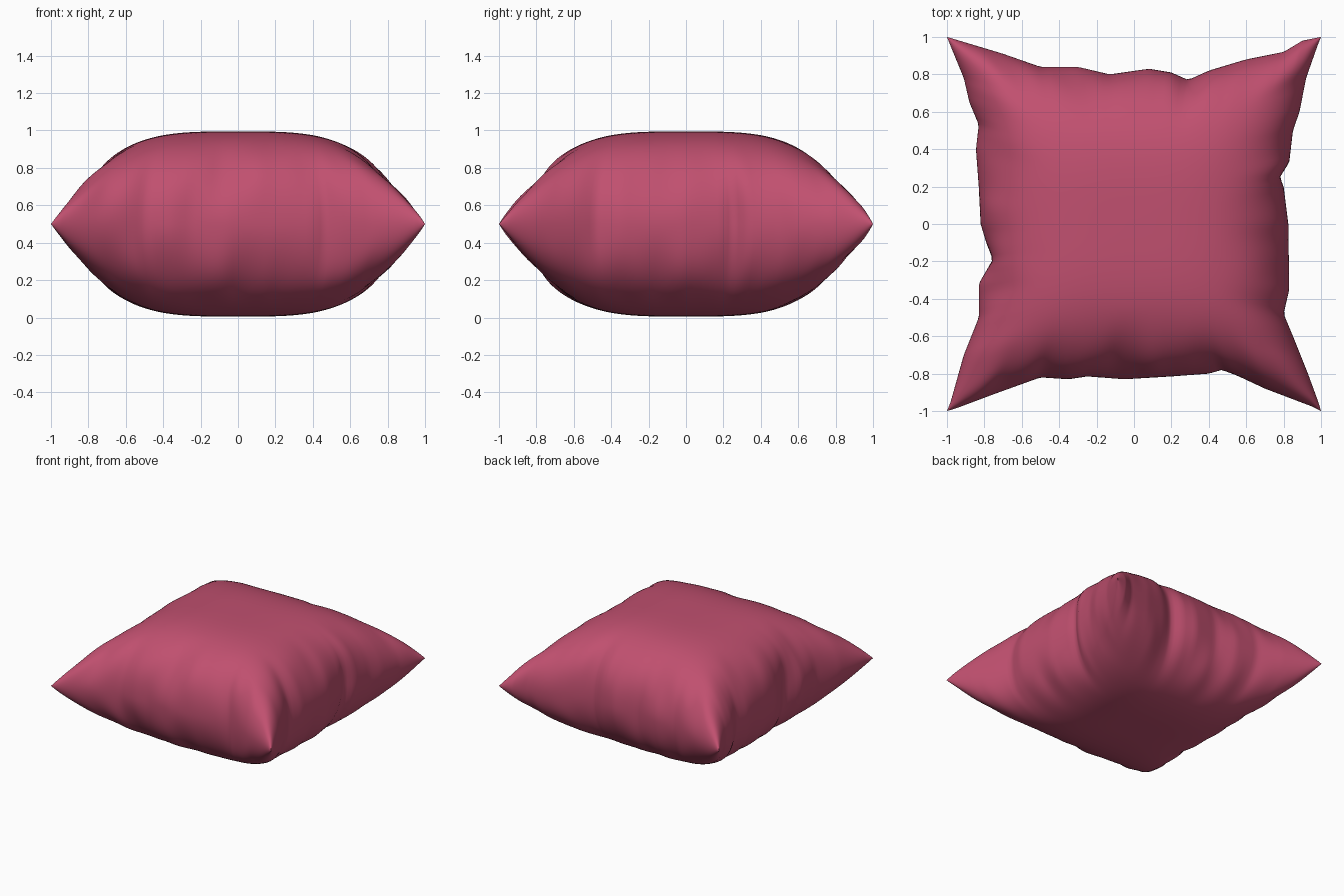
import bpy, bmesh, math
from mathutils import Vector, noise

if "Cube" in bpy.data.objects:
    bpy.data.objects.remove(bpy.data.objects["Cube"])

N = 110          # grid cells per side of each cushion panel
HALF = 0.495     # half thickness

# Seam outline of each side: (position along side, distance from centre)
RIGHT = [(-1, 1), (-.95, .985), (-.8, .93), (-.6, .85), (-.48, .8), (-.35, .83), (0, .825),
         (.2, .80), (.25, .78), (.33, .83), (.5, .85), (.6, .885), (.78, .92), (.95, .98), (1, 1)]
LEFT = [(-1, 1), (-.95, .98), (-.7, .91), (-.5, .83), (-.32, .83), (-.25, .79), (-.19, .755),
        (-.1, .79), (0, .82), (.2, .83), (.4, .845), (.53, .83), (.65, .88), (.78, .91), (.95, .98), (1, 1)]
BACK = [(-1, 1), (-.95, .985), (-.7, .91), (-.5, .84), (-.3, .84), (-.13, .8), (.08, .83),
        (.2, .81), (.29, .77), (.4, .82), (.6, .88), (.8, .92), (.9, .98), (1, 1)]
FRONT = [(-1, 1), (-.95, .985), (-.75, .91), (-.5, .82), (-.35, .83), (-.25, .815), (-.05, .83),
         (.2, .815), (.4, .80), (.47, .78), (.55, .81), (.7, .88), (.95, .975), (1, 1)]


def lookup(table, t):
    for (a, va), (b, vb) in zip(table, table[1:]):
        if t <= b:
            return va + (vb - va) * (t - a) / (b - a)
    return table[-1][1]


def spread(s, t, pos, neg, seed, side):
    """Pull the panel in along its sides, with small folds next to the seam."""
    a = abs(s)
    w = a ** 5
    base = 0.82 + 0.18 * abs(t) ** 3
    reach = (1 - w) * base + w * lookup(pos if s > 0 else neg, t)
    band = max(0, (a - 0.55) / 0.45) * (1 - a ** 12) * (1 - t ** 6)
    key = seed + (10 if s > 0 else 0)
    fold = noise.noise(Vector((t * 5.5, a * 1.5 + key, side * 3.7)))
    return s * (reach + 0.06 * band * fold)


def puff(s):
    return math.sqrt(max(0, 1 - abs(s) ** 3.5))


# Cushion: two puffed panels joined along the seam
bm = bmesh.new()
steps = [math.sin(math.pi / 2 * (2 * i / N - 1)) for i in range(N + 1)]
for side in (1, -1):
    grid = []
    for t in steps:
        row = []
        for s in steps:
            x = spread(s, t, RIGHT, LEFT, 2.3, side)
            y = spread(t, s, BACK, FRONT, 31.7, side)
            z = 0.5 + side * HALF * puff(s) * puff(t)
            row.append(bm.verts.new((x, y, z)))
        grid.append(row)
    for j in range(N):
        for i in range(N):
            q = [grid[j][i], grid[j][i + 1], grid[j + 1][i + 1], grid[j + 1][i]]
            bm.faces.new(q if side > 0 else q[::-1])
bmesh.ops.remove_doubles(bm, verts=bm.verts, dist=0.0001)
bmesh.ops.recalc_face_normals(bm, faces=bm.faces)
for f in bm.faces:
    f.smooth = True

mesh = bpy.data.meshes.new("cushion")
bm.to_mesh(mesh)
bm.free()
cushion = bpy.data.objects.new("cushion", mesh)
bpy.context.collection.objects.link(cushion)

# Raspberry fabric
fabric = bpy.data.materials.new("raspberry_fabric")
fabric.diffuse_color = (0.53, 0.08, 0.16, 1)
fabric.use_nodes = True
fabric.node_tree.nodes["Principled BSDF"].inputs["Base Color"].default_value = fabric.diffuse_color
mesh.materials.append(fabric)
